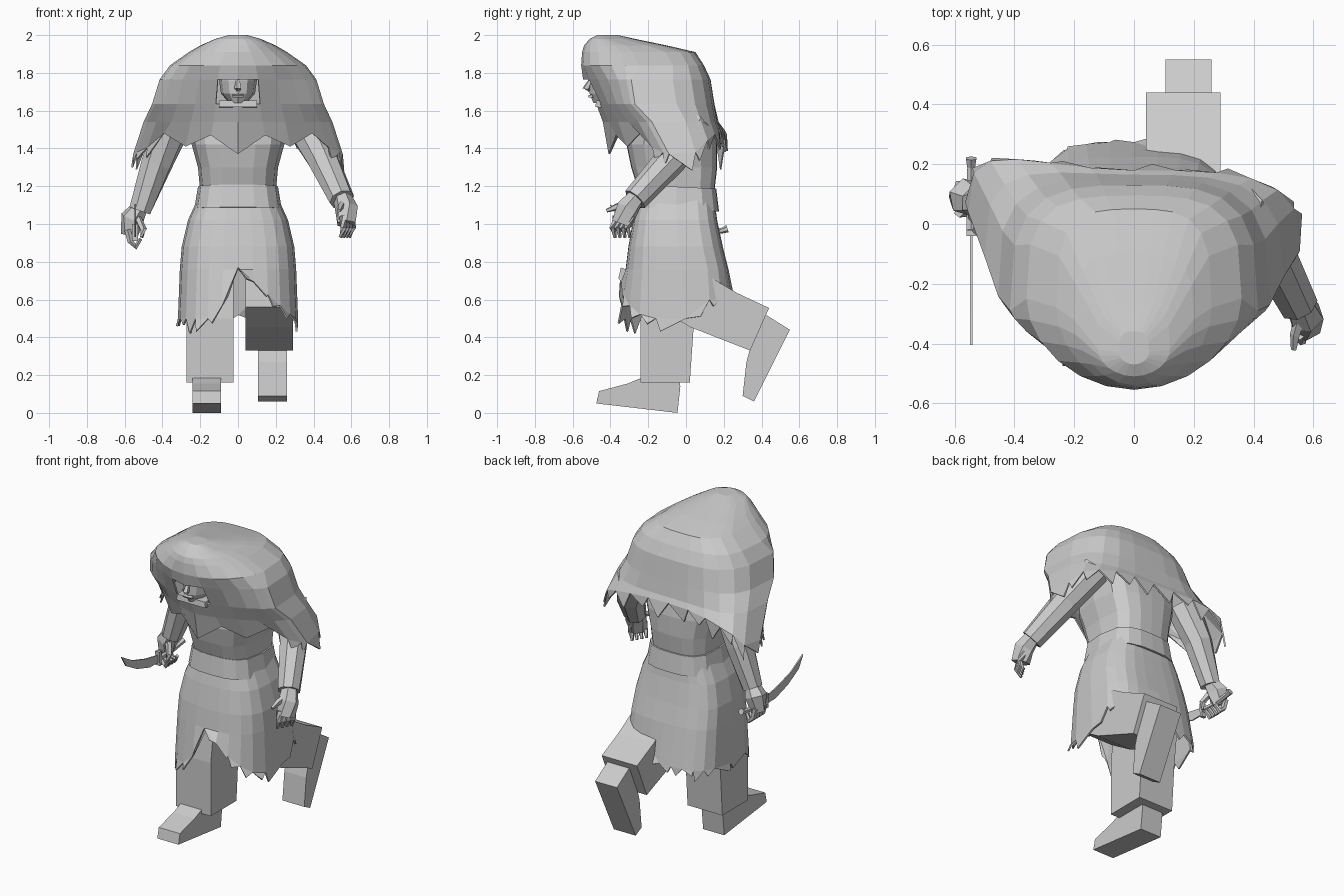
import bpy, bmesh, math, random
from mathutils import Vector

if "Cube" in bpy.data.objects:
    bpy.data.objects.remove(bpy.data.objects["Cube"])

random.seed(4)


def make(name, verts, faces, thick=0):
    me = bpy.data.meshes.new(name)
    me.from_pydata([tuple(v) for v in verts], [], faces)
    bm = bmesh.new()
    bm.from_mesh(me)
    bmesh.ops.recalc_face_normals(bm, faces=bm.faces)
    bm.to_mesh(me)
    bm.free()
    ob = bpy.data.objects.new(name, me)
    bpy.context.collection.objects.link(ob)
    if thick:
        mod = ob.modifiers.new("thickness", 'SOLIDIFY')
        mod.thickness = thick
    return ob


def ring(z, yf, ym, yb, hw, n, pf, pb):
    """Closed outline starting at the front; pf / pb square off front and back."""
    out = []
    for k in range(n):
        t = 2 * math.pi * k / n
        s, p = abs(math.sin(t)), pf if math.cos(t) > 0 else pb
        d = max(0, 1 - s ** p) ** (1 / p)
        y = ym + d * ((yf if math.cos(t) > 0 else yb) - ym)
        out.append(Vector((hw * math.sin(t), y, z)))
    return out


def loft(name, rings, caps=(True, True), skip=(), teeth=None, thick=0):
    n = len(rings[0])
    verts = [v for r in rings for v in r]
    faces = [[i * n + k, i * n + (k + 1) % n, (i + 1) * n + (k + 1) % n, (i + 1) * n + k]
             for i in range(len(rings) - 1) for k in range(n) if (i, k) not in skip]
    if caps[0]:
        faces.append(list(range(n)))
    if caps[1]:
        faces.append([(len(rings) - 1) * n + k for k in range(n)])
    if teeth:  # torn fringe: one ragged point under each hem edge
        base = (len(rings) - 1) * n
        for k in range(n):
            e = (base + k, base + (k + 1) % n)
            if teeth(k):
                p = verts[e[0]].lerp(verts[e[1]], random.uniform(.1, .9))
                out = Vector((p.x, p.y + .1, 0)).normalized() * random.uniform(0, .03)
                verts.append(p + out - Vector((0, 0, random.uniform(.4, 1) * teeth(k))))
                faces.append([e[0], len(verts) - 1, e[1]])
    return make(name, verts, faces, thick)


def prism(name, profile, x0, x1):
    """Side profile in (y, z), extruded across x."""
    n = len(profile)
    verts = [(x, y, z) for x in (x0, x1) for y, z in profile]
    faces = [[k, (k + 1) % n, n + (k + 1) % n, n + k] for k in range(n)]
    return make(name, verts, faces + [list(range(n)), list(range(n, 2 * n))])


def tube(name, pts, radii, n=8, flat=1):
    pts = [Vector(p) for p in pts]
    rings = []
    for i, (p, r) in enumerate(zip(pts, radii)):
        d = pts[min(i + 1, len(pts) - 1)] - pts[max(i - 1, 0)]
        q = d.to_track_quat('Z', 'Y')
        rings.append([p + q @ Vector((r * flat * math.cos(a), r * math.sin(a), 0))
                      for a in (2 * math.pi * (k + .5) / n for k in range(n))])
    return loft(name, rings)


# hooded cloak with face opening and torn hem
N = 24
cloak = [ring(*r, N, r[0] > 1.8 and 1.9 or 1.35, 3.4) for r in (
    (2.0, -.47, -.43, -.36, .05), (1.98, -.51, -.42, -.27, .12),
    (1.945, -.54, -.32, -.10, .20), (1.91, -.55, -.28, .05, .26),
    (1.84, -.555, -.25, .095, .36), (1.765, -.545, -.29, .13, .415),
    (1.635, -.475, -.27, .15, .455), (1.54, -.44, -.18, .165, .50),
    (1.45, -.41, -.09, .18, .555))]
for k, v in enumerate(cloak[-1]):
    j = min(k, N - k)
    back = 1.47 + (.04 if v.y > .1 else 0)
    v.z = (1.37, 1.47, 1.41, 1.48)[j] if j < 4 else back - .10 * abs(v.x / .555) ** 3
for i in range(6, 9):  # the cloak swings back over the knife arm
    for v in cloak[i]:
        if v.x < 0:
            v.y += .035 * (i - 5) * (v.x / .5) ** 2
loft("hooded_cloak", cloak, (True, False), ((5, 0), (5, N - 1)),
     lambda k: 0 if min(k, N - k) < 4 else .11, .01)

# face inside the hood
loft("head", [ring(*r, 12, 2, 2) for r in (
    (1.84, -.47, -.36, -.26, .09), (1.76, -.51, -.36, -.25, .10),
    (1.69, -.51, -.36, -.25, .09), (1.64, -.49, -.37, -.28, .045))])
tube("nose", [(0, -.50, 1.77), (0, -.53, 1.715), (0, -.51, 1.705)], [.01, .02, .01], 5)
prism("mouth", [(-.50, 1.685), (-.52, 1.68), (-.515, 1.67), (-.49, 1.67)], -.03, .03)
prism("collar", [(-.48, 1.62), (-.475, 1.655), (-.3, 1.655), (-.3, 1.6)], -.1, .1)

# torso and belt
loft("torso", [ring(*r, 16, 3.2, 3.2) for r in (
    (1.62, -.28, -.07, .13, .27), (1.42, -.315, -.07, .165, .245),
    (1.3, -.29, -.06, .165, .212), (1.17, -.25, -.05, .15, .2))])
belt = [ring(*r, 16, 3.2, 3.2) for r in (
    (1.2, -.265, -.05, .16, .212), (1.08, -.28, -.05, .175, .232))]
for r in belt:
    for v in r:
        v.z -= .05 * (v.y + .1)
loft("belt", belt)

# split skirt with torn hem
skirt = [ring(*r, N, 3, 3.6) for r in (
    (1.13, -.255, -.05, .15, .215), (1.02, -.28, -.05, .165, .265),
    (.88, -.305, -.04, .195, .298), (.76, -.32, -.02, .225, .308),
    (.5, -.345, .0, .28, .318))]
for v in skirt[-1]:
    if v.y < -.2:
        v.z = max(.5, .77 - (.9 * v.x if v.x > 0 else 2.4 * -v.x))
    elif v.y > .15:
        v.z = .60 if v.x > .02 else .52
        v.y -= .3 * (v.z - .5)
    else:
        v.z = .5
loft("skirt", skirt, (True, False), (), lambda k: .03 if min(k, N - k) < 2 else .08, .01)

# standing leg and boot
prism("right_trouser_leg", [(-.2, .8), (.08, .8), (.04, .45), (.02, .16),
                            (-.24, .16), (-.24, .5)], -.272, -.025)
prism("right_boot", [(-.475, .05), (-.46, .115), (-.31, .155), (-.2, .2), (-.04, .2),
                     (-.03, .14), (-.045, 0)], -.24, -.09)

# raised rear leg and boot
prism("left_trouser_leg", [(-.12, .78), (.10, .735), (.27, .635), (.44, .555), (.34, .33),
                           (.02, .455), (-.15, .56)], .04, .29)
prism("left_boot", [(.38, .52), (.43, .515), (.55, .44), (.36, .06), (.30, .09),
                    (.32, .27), (.35, .38)], .105, .26)

# sleeves and hands
tube("left_sleeve", [(.34, .04, 1.54), (.45, -.08, 1.34), (.55, -.27, 1.13)], [.10, .085, .068])
tube("left_palm", [(.545, -.25, 1.16), (.575, -.31, 1.08), (.575, -.34, 1.0)],
     [.045, .062, .055], 6)
for i in range(4):
    o = (i - 1.5) * .026
    tube(f"left_finger_{i}", [(.575 + o * .5, -.33 + o, 1.04), (.585 + o * .6, -.35 + o, .98),
                              (.565 + o * .6, -.335 + o, .93)], [.02, .018, .01], 5)
tube("left_thumb", [(.555, -.32, 1.11), (.54, -.37, 1.09), (.535, -.42, 1.07)],
     [.02, .018, .01], 5)

tube("right_sleeve", [(-.34, .04, 1.54), (-.43, .07, 1.32), (-.52, .07, 1.07)], [.10, .085, .062])
tube("right_palm", [(-.51, .07, 1.1), (-.56, .09, 1.03), (-.575, .09, .94)],
     [.04, .065, .045], 6)
for i in range(4):
    y = .04 + i * .03
    tube(f"right_finger_{i}", [(-.585, y, .97), (-.57, y, .91), (-.54, y, .88),
                               (-.515, y - .01, .92)], [.018, .017, .016, .01], 5)
tube("right_thumb", [(-.53, .05, 1.03), (-.50, .02, .97), (-.51, .01, .93)],
     [.02, .018, .01], 5)

# curved knife
tube("knife_handle", [(-.545, .22, .975), (-.545, .19, .965), (-.545, .08, .95),
                      (-.545, -.02, .955)], [.02, .015, .017, .018], 6)
prism("knife_guard", [(-.015, .91), (-.035, .91), (-.04, 1.0), (-.02, 1.0)], -.56, -.53)
prism("knife_blade", [(-.03, .975), (-.16, 1.0), (-.29, 1.04), (-.405, 1.105), (-.36, 1.03),
                      (-.25, .97), (-.12, .93), (-.03, .93)], -.549, -.541)
